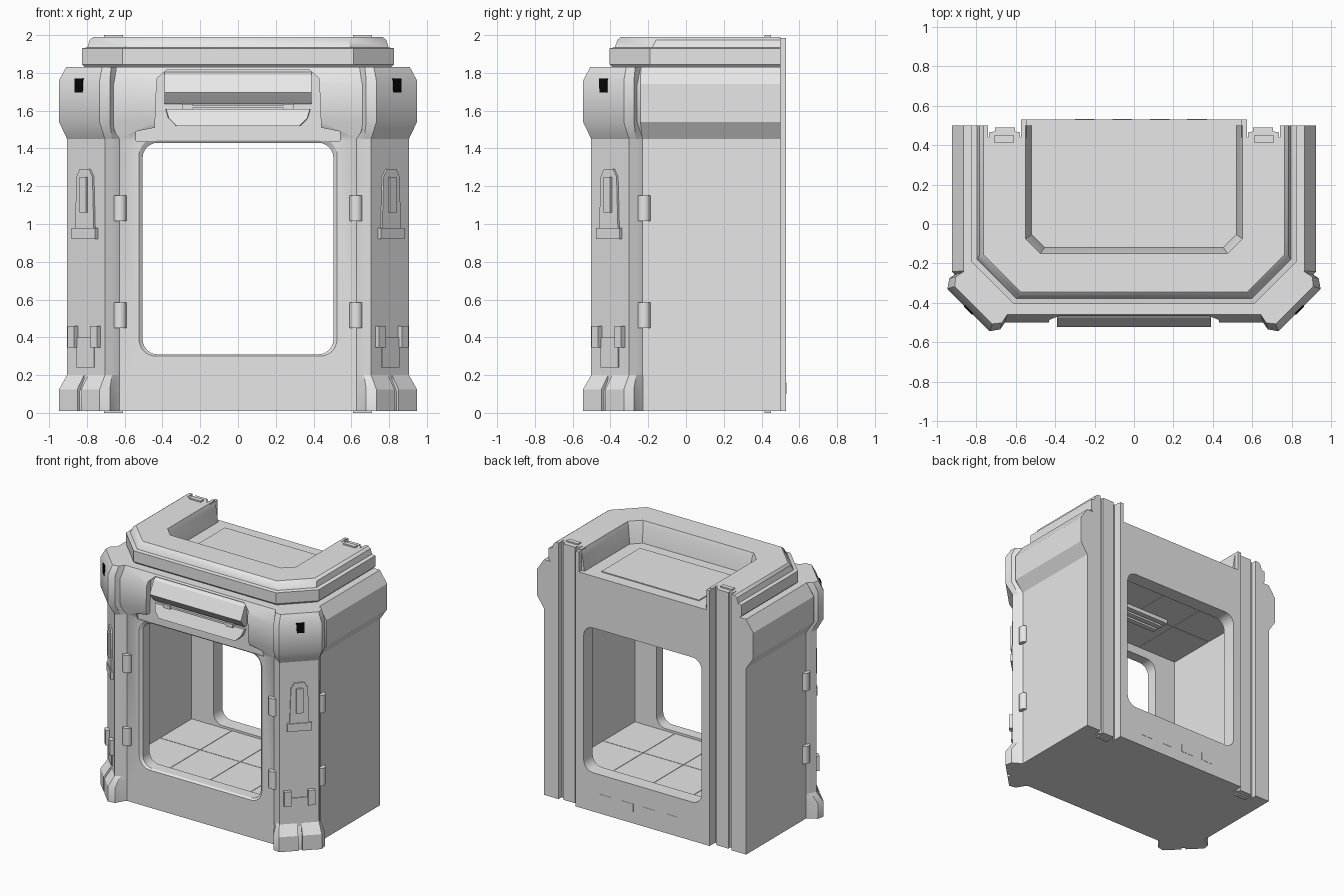
import bpy, bmesh, math

if "Cube" in bpy.data.objects:
    bpy.data.objects.remove(bpy.data.objects["Cube"])


def material(name, value):
    m = bpy.data.materials.new(name)
    m.use_nodes = True
    colour = (value, value, value, 1)
    m.diffuse_color = colour
    m.node_tree.nodes["Principled BSDF"].inputs["Base Color"].default_value = colour
    return m


GREY = material("light grey", 0.8)
BLACK = material("black", 0.002)
made = []


def loft(name, rings, mat=GREY, mirror=False):
    """Skin a list of equal point rings and cap both ends."""
    bm = bmesh.new()
    vs = [[bm.verts.new(p) for p in r] for r in rings]
    n = len(rings[0])
    for a, b in zip(vs, vs[1:]):
        for i in range(n):
            j = (i + 1) % n
            bm.faces.new((a[i], a[j], b[j], b[i]))
    bm.faces.new(vs[0])
    bm.faces.new(vs[-1])
    bmesh.ops.recalc_face_normals(bm, faces=bm.faces)
    me = bpy.data.meshes.new(name)
    bm.to_mesh(me)
    bm.free()
    me.materials.append(mat)
    ob = bpy.data.objects.new(name, me)
    bpy.context.collection.objects.link(ob)
    if mirror:
        ob.modifiers.new("mirror", "MIRROR").use_mirror_merge = False
    made.append(ob)
    return ob


def box(name, x, y, z, mirror=False):
    return loft(name, [[(x[0], y[0], h), (x[1], y[0], h), (x[1], y[1], h), (x[0], y[1], h)]
                       for h in z], GREY, mirror)


def cut(ob, cutters):
    """Apply boolean cuts, then drop the cutters."""
    for c in cutters:
        c.hide_render = True
        m = ob.modifiers.new("cut", "BOOLEAN")
        m.operation, m.solver, m.object = "DIFFERENCE", "EXACT", c
    dg = bpy.context.evaluated_depsgraph_get()
    dg.update()
    me = bpy.data.meshes.new_from_object(ob.evaluated_get(dg))
    ob.modifiers.clear()
    ob.data = me
    for c in cutters:
        made.remove(c)
        bpy.data.objects.remove(c)


def footprint(z, side, front, diag, back=0.5):
    """Plan outline with two cut front corners; diag is their distance out."""
    d = diag * math.sqrt(2)
    half = [(side, back), (side, side - d), (d + front, front)]
    return [(x, y, z) for x, y in half] + [(-x, y, z) for x, y in reversed(half)]


def rounded(hw, z0, z1, r, y):
    pts = []
    for k, (cx, cz) in enumerate([(hw - r, z1 - r), (r - hw, z1 - r), (r - hw, z0 + r), (hw - r, z0 + r)]):
        for i in range(7):
            a = math.pi / 2 * (k + i / 6)
            pts.append((cx + r * math.cos(a), y, cz + r * math.sin(a)))
    return pts


# Main shell with the flared upper band
BASE = 0.01
body = loft("body_shell", [
    footprint(BASE, 0.865, -0.458, 0.775), footprint(1.45, 0.865, -0.458, 0.775),
    footprint(1.54, 0.925, -0.5, 0.825), footprint(1.74, 0.925, -0.5, 0.825),
    footprint(1.83, 0.865, -0.46, 0.78)])
back = box("back_panel", (-0.573, 0.573), (0.49, 0.53), (BASE, 1.83))


def window_cutter():
    return loft("window_cutter", [rounded(0.505, 0.31, 1.43, 0.08, y) for y in (-0.7, 0.7)])


recess = [(-0.54, 1.44), (-0.54, 1.49), (-0.44, 1.51), (-0.43, 1.77), (-0.38, 1.815)]
recess += [(-x, z) for x, z in reversed(recess)]
cut(body, [
    box("room_cutter", (-0.69, 0.69), (-0.36, 0.42), (0.29, 1.5)),
    window_cutter(),
    loft("bevel_cutter", [rounded(0.54, 0.292, 1.47, 0.1, -0.47), rounded(0.505, 0.311, 1.43, 0.08, -0.442)]),
    loft("sign_cutter", [[(x, y, z) for x, z in recess] for y in (-0.6, -0.45)]),
    box("rail_cutter", (0.573, 0.74), (0.44, 0.6), (-0.1, 2.1), mirror=True)])
cut(back, [window_cutter()])

# Raised roof rim, open to the back
rim = loft("roof_rim", [
    footprint(1.83, 0.81, -0.39, 0.705), footprint(1.845, 0.825, -0.405, 0.718),
    footprint(1.93, 0.825, -0.405, 0.718), footprint(1.935, 0.797, -0.378, 0.69),
    footprint(1.975, 0.785, -0.362, 0.667), footprint(1.99, 0.765, -0.345, 0.65)])
cut(rim, [
    loft("deck_cutter", [footprint(1.8, 0.515, -0.115, 0.4, 0.7), footprint(1.96, 0.54, -0.14, 0.43, 0.7),
                         footprint(2.05, 0.57, -0.17, 0.465, 0.7)]),
    box("rail_cutter", (0.573, 0.74), (0.44, 0.6), (1.7, 2.1), mirror=True)])
box("roof_hatch", (-0.42, 0.415), (-0.03, 0.44), (1.82, 1.837))
box("back_column", (0.545, 0.573), (0.44, 0.53), (BASE, 1.985), mirror=True)

# Rear rails and their end clips
rail = [(0.578, 0.435), (0.735, 0.435), (0.735, 0.465), (0.705, 0.47), (0.705, 0.49),
        (0.605, 0.49), (0.605, 0.47), (0.578, 0.465)]
loft("rear_rail", [[(x, y, z) for x, y in rail] for z in (BASE, 1.99)], mirror=True)
for end, z in (("top", (1.96, 2.0)), ("bottom", (0, 0.04))):
    box(end + "_rail_clip", (0.61, 0.71), (0.415, 0.45), z, mirror=True)


# Corner pillars: du runs along the cut corner, n outward from it
def corner(du, n, z):
    u = 0.285 + du
    return ((u + n) / math.sqrt(2), (u - n) / math.sqrt(2), z)


def corner_plate(name, outline, n0, n1, mat=GREY):
    return loft(name, [[corner(du, n, z) for du, z in outline] for n in (n0, n1)], mat, True)


def rect(a, b, z0, z1):
    return [(a, z0), (b, z0), (b, z1), (a, z1)]


def plan_ring(z, half):
    """Symmetric pillar section from (half width, n) pairs, wall outward."""
    return [corner(d, n, z) for d, n in half] + [corner(-d, n, z) for d, n in reversed(half)]


FACE, WALL = 0.853, 0.755
shaft = [(0.165, WALL), (0.165, 0.771), (0.153, 0.812), (0.1415, FACE)]
flare = [(0.165, WALL), (0.165, 0.79), (0.183, 0.858), (0.152, 0.903)]
crown = [(0.155, WALL), (0.155, 0.78), (0.165, 0.83), (0.135, 0.867)]
loft("pillar", [plan_ring(z, shaft) for z in (BASE, 1.5)], mirror=True)
loft("pillar_cap", [plan_ring(1.45, shaft), plan_ring(1.54, flare), plan_ring(1.76, flare),
                    plan_ring(1.83, crown)], mirror=True)
corner_plate("cap_marker", [(-0.025, 1.695), (0.03, 1.695), (0.03, 1.77), (-0.03, 1.77)], 0.899, 0.908, BLACK)

# Flared foot with a groove down its middle
foot = loft("pillar_foot", [plan_ring(BASE, flare), plan_ring(0.125, flare), plan_ring(0.2, shaft)], mirror=True)
groove = [(0.885, -0.1), (0.885, 0.115), (0.835, 0.21), (1, 0.21), (1, -0.1)]
cut(foot, [loft("groove_cutter", [[corner(d, n, z) for n, z in groove] for d in (-0.015, 0.015)], mirror=True)])

# Fittings on the pillar face
for side, a, b in (("outer", 0.06, 0.11), ("inner", -0.11, -0.06)):
    corner_plate(side + "_hook", rect(a, b, 0.345, 0.46), FACE - 0.01, 0.882)
corner_plate("lower_panel", rect(-0.065, 0.065, 0.24, 0.4), FACE - 0.01, 0.86)
corner_plate("latch_plate", [(-0.07, 0.97), (0.07, 0.97), (0.06, 1.25), (0.035, 1.29), (-0.035, 1.29),
                             (-0.06, 1.25)], FACE - 0.01, 0.865)
corner_plate("latch_base", rect(-0.088, 0.088, 0.92, 0.98), FACE - 0.01, 0.872)
corner_plate("latch_bar", rect(-0.025, 0.025, 1.06, 1.25), FACE - 0.01, 0.878)

# Barrel hinges on the front and side walls
for where, cx, cy in (("front", 0.625, -0.458), ("side", 0.863, -0.222)):
    for level, z in (("lower", 0.45), ("upper", 1.015)):
        ring = [(0.035 * math.cos(i * math.pi / 6), 0.035 * math.sin(i * math.pi / 6)) for i in range(12)]
        loft(f"{level}_{where}_hinge", [[(cx + x, cy + y, h) for x, y in ring] for h in (z, z + 0.135)], mirror=True)

# Sign box above the opening
hood = [(-0.44, 1.81), (-0.475, 1.79), (-0.522, 1.695), (-0.515, 1.685), (-0.475, 1.635), (-0.44, 1.635)]
loft("sign_hood", [[(x, y, z) for y, z in hood] for x in (-0.39, 0.39)])
shelf = [(0.385, 1.61), (0.37, 1.56), (0.33, 1.52), (-0.33, 1.52), (-0.37, 1.56), (-0.385, 1.61)]
loft("sign_shelf", [[(x, -0.44, z) for x, z in shelf],
                    [(x * 0.99, -0.505 + (z - 1.52) * 0.4, z) for x, z in shelf]])
box("sign_bar", (-0.29, 0.29), (-0.485, -0.465), (1.613, 1.628))
box("sign_bar_bracket", (0.24, 0.295), (-0.49, -0.44), (1.605, 1.635), mirror=True)

# Room floor and ceiling tiles, ceiling lamp
for i in range(4):
    for j in range(2):
        x, y = -0.69 + 0.345 * i, -0.36 + 0.39 * j
        for part, z in (("floor", (0.28, 0.294)), ("ceiling", (1.496, 1.51))):
            box(part + "_tile", (x + 0.002, x + 0.343), (y + 0.002, y + 0.388), z)
for y in (-0.06, 0.0, 0.06):
    box("ceiling_lamp_bar", (-0.25, 0.25), (y - 0.02, y + 0.02), (1.465, 1.5))

# Small tabs low on the back panel
for i in range(4):
    x = -0.3 + 0.19 * i
    box("back_tab", (x, x + 0.1), (0.52, 0.532), (0.1, 0.16))

# Smooth the rounded corners, keep hard edges
bpy.ops.object.select_all(action="DESELECT")
for ob in made:
    ob.select_set(True)
bpy.context.view_layer.objects.active = body
bpy.ops.object.shade_smooth_by_angle(angle=math.radians(31))
